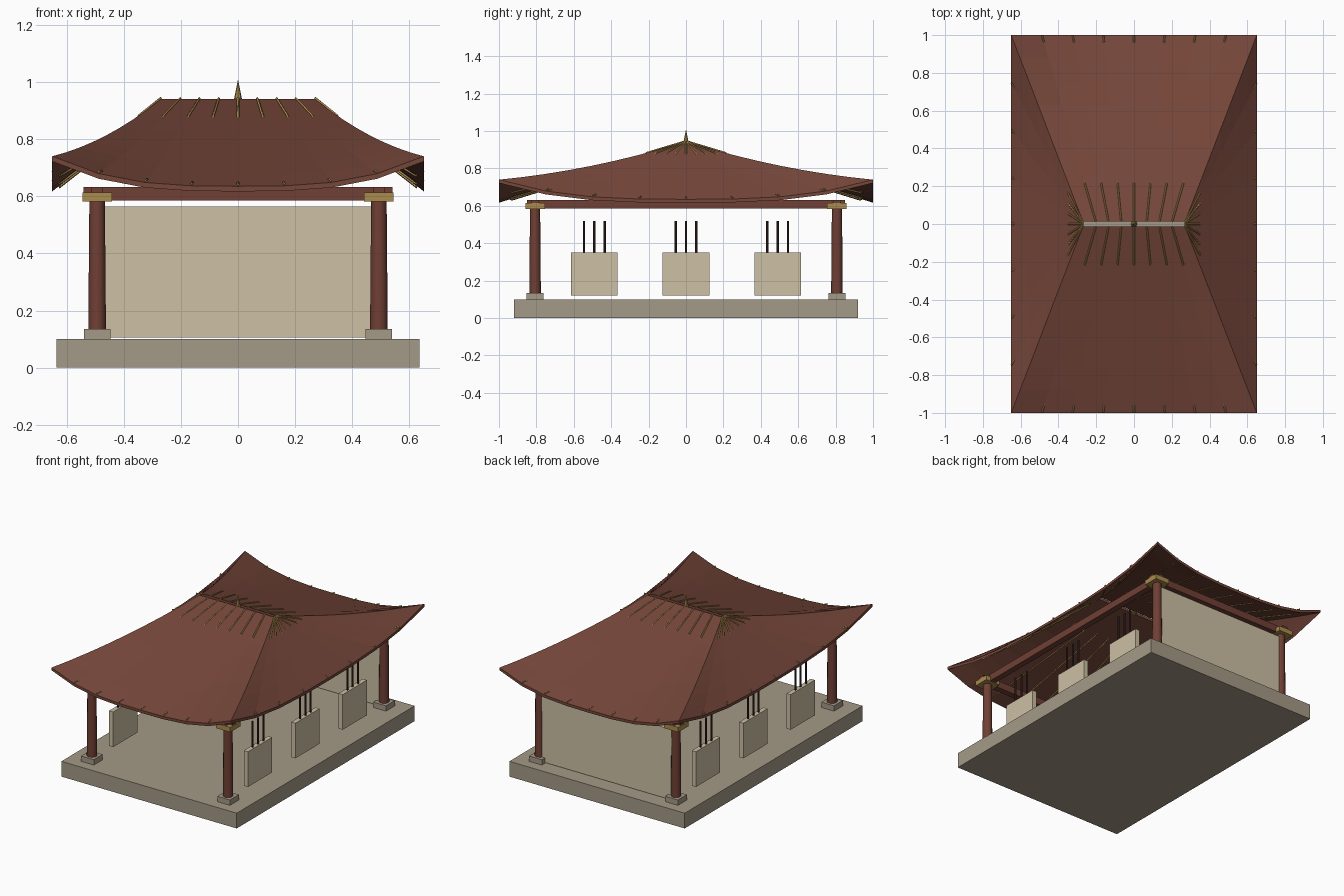
import bpy, bmesh

cube = bpy.data.objects.get("Cube")
if cube:
    bpy.data.objects.remove(cube, do_unlink=True)


def material(name, rgb):
    m = bpy.data.materials.new(name)
    m.use_nodes = True
    m.diffuse_color = (*rgb, 1)
    m.node_tree.nodes["Principled BSDF"].inputs["Base Color"].default_value = (*rgb, 1)
    return m


stone = material("grey stone", (0.37, 0.32, 0.24))
plaster = material("cream plaster", (0.61, 0.53, 0.37))
roof_red = material("roof red brown", (0.18, 0.062, 0.042))
wood = material("red wood", (0.16, 0.05, 0.035))
gold = material("old gold", (0.41, 0.26, 0.075))
dark = material("dark wood", (0.045, 0.022, 0.018))


def box(name, mat, x, y, z):
    """Box from (low, high) ranges on each axis."""
    ranges = (x, y, z)
    bpy.ops.mesh.primitive_cube_add(size=1, location=[(a + b) / 2 for a, b in ranges])
    ob = bpy.context.object
    ob.name = name
    ob.scale = [b - a for a, b in ranges]
    bpy.ops.object.transform_apply(location=False, rotation=False, scale=True)
    ob.data.materials.append(mat)
    return ob


def around(c, half):
    return (c - half, c + half)


def taper(name, mat, x, y, z0, z1, r0, r1, sides=12):
    bpy.ops.mesh.primitive_cone_add(vertices=sides, radius1=r0, radius2=r1,
                                    depth=z1 - z0, location=(x, y, (z0 + z1) / 2))
    ob = bpy.context.object
    ob.name = name
    ob.data.materials.append(mat)
    if sides > 8:
        bpy.ops.object.shade_smooth_by_angle()
    return ob


# Platform and back wall
CX, CY = 0.493, 0.807
box("platform", stone, (-0.635, 0.635), (-0.92, 0.92), (0, 0.1))
box("back_wall", plaster, (-0.47, 0.47), around(CY, 0.015), (0.105, 0.565))

# Columns with footings and capitals
for sx, side in ((1, "left"), (-1, "right")):
    for sy, end in ((-1, "front"), (1, "back")):
        x, y, tag = sx * CX, sy * CY, f"_{end}_{side}"
        box("footing" + tag, stone, around(x, 0.046), around(y, 0.046), (0.1, 0.135))
        taper("column" + tag, wood, x, y, 0.13, 0.6, 0.031, 0.027)
        box("capital" + tag, gold, around(x, 0.052), around(y, 0.052), (0.582, 0.614))

# Beams
for s, name in ((-1, "front"), (1, "back")):
    box(f"beam_{name}", wood, around(0, 0.54), around(s * CY, 0.02), (0.585, 0.632))
for s, name in ((1, "left"), (-1, "right")):
    box(f"beam_{name}", wood, around(s * CX, 0.02), around(0, 0.85), (0.585, 0.632))

# Low side panels, each with three thin bars
for s, side in ((1, "left"), (-1, "right")):
    for i in (-1, 0, 1):
        x, y = s * 0.488, i * 0.49
        box(f"side_panel_{side}_{i + 2}", plaster, around(x, 0.015), around(y, 0.125), (0.12, 0.35))
        for j in (-1, 0, 1):
            taper(f"bar_{side}_{i + 2}_{j + 2}", dark, x, y + j * 0.055,
                  0.34, 0.52, 0.006, 0.006, 8)

# Hipped roof: t runs from ridge to eave, u along the eave from corner to corner
STEPS = 8


def slope(face, t, u):
    hx, hy = 0.27 + 0.38 * t, 0.013 + 0.987 * t
    z = 0.94 - 0.305 * t + 0.105 * t ** 2 * abs(u) ** 3
    return {"front": (u * hx, -hy, z), "back": (-u * hx, hy, z),
            "left": (hx, u * hy, z), "right": (-hx, -u * hy, z)}[face]


FACES = ("front", "left", "back", "right")
bm = bmesh.new()
for face in FACES:
    grid = [[bm.verts.new(slope(face, i / STEPS, 2 * j / STEPS - 1))
             for j in range(STEPS + 1)] for i in range(STEPS + 1)]
    for i in range(STEPS):
        for j in range(STEPS):
            bm.faces.new((grid[i + 1][j], grid[i + 1][j + 1], grid[i][j + 1], grid[i][j]))
bmesh.ops.remove_doubles(bm, verts=bm.verts[:], dist=0.0005)
lower = bmesh.ops.extrude_face_region(bm, geom=bm.faces[:], use_keep_orig=True)["geom"]
bmesh.ops.translate(bm, vec=(0, 0, -0.018),
                    verts=[g for g in lower if isinstance(g, bmesh.types.BMVert)])
bmesh.ops.recalc_face_normals(bm, faces=bm.faces[:])
mesh = bpy.data.meshes.new("roof")
bm.to_mesh(mesh)
bm.free()
mesh.materials.append(roof_red)
bpy.context.collection.objects.link(bpy.data.objects.new("roof", mesh))

# Rafters: under the roof, showing on top near the ridge and at the eave
RAFTER = ((0, 0.003), (0.2, 0.003), (0.25, -0.024), (0.5, -0.024),
          (0.75, -0.024), (0.93, -0.024), (0.965, 0.002), (0.997, 0.006))
curve = bpy.data.curves.new("rafters", "CURVE")
curve.dimensions = "3D"
curve.bevel_depth = 0.0045
curve.bevel_resolution = 0
curve.use_fill_caps = True
curve.materials.append(gold)
for face in FACES:
    for k in range(-3, 4):
        spline = curve.splines.new("POLY")
        spline.points.add(len(RAFTER) - 1)
        for p, (t, rise) in zip(spline.points, RAFTER):
            x, y, z = slope(face, t, k / 4)
            p.co = (x, y, z + rise, 1)
bpy.context.collection.objects.link(bpy.data.objects.new("rafters", curve))

# Ridge finial
taper("finial", gold, 0, 0, 0.92, 1.005, 0.018, 0.001, 8)
